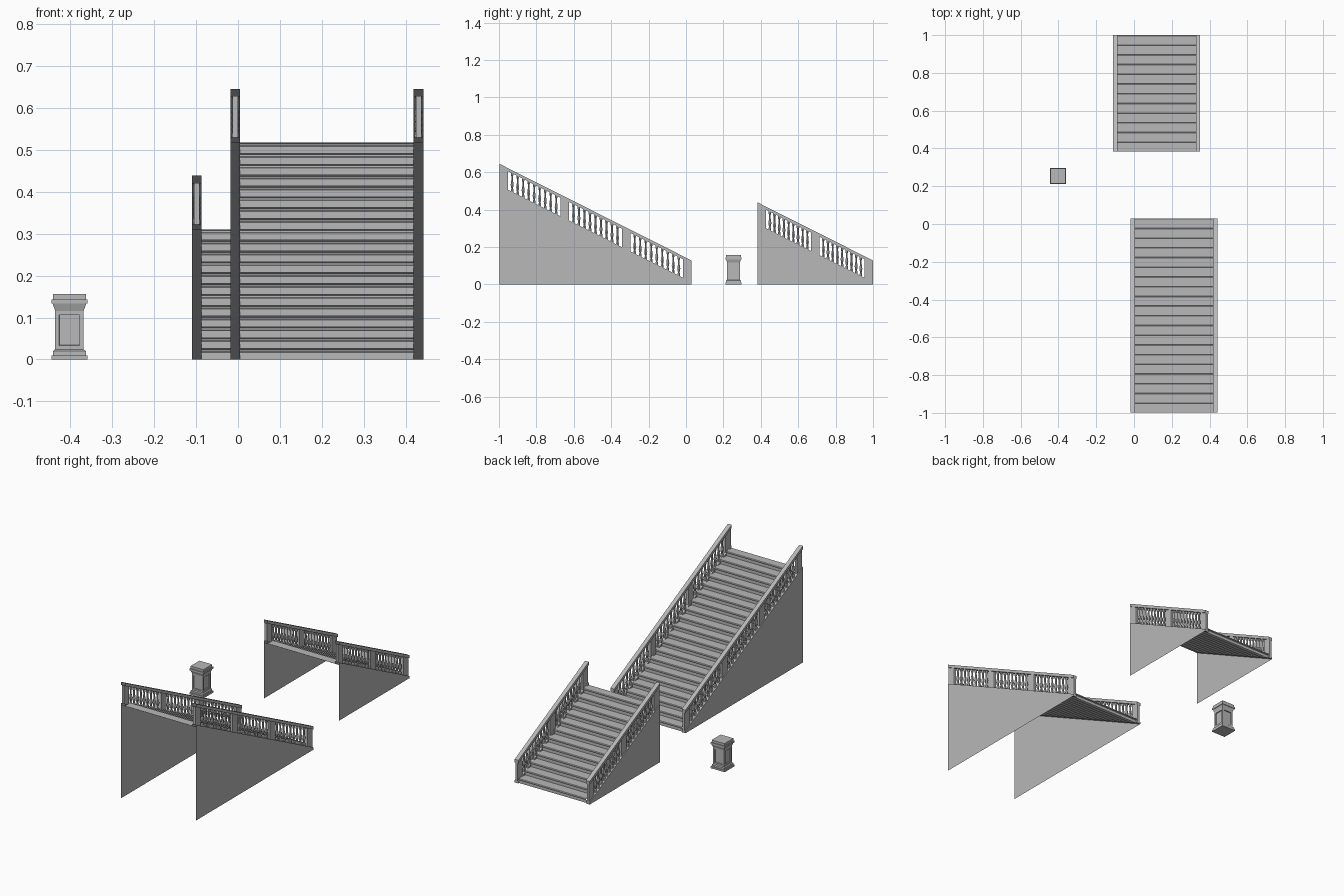
import bpy, bmesh, math

cube = bpy.data.objects.get("Cube")
if cube:
    bpy.data.objects.remove(cube, do_unlink=True)

stone = bpy.data.materials.new("grey stone")
stone.use_nodes = True
GREY = (0.48, 0.48, 0.48, 1)
stone.diffuse_color = GREY
stone.node_tree.nodes["Principled BSDF"].inputs["Base Color"].default_value = GREY

STEP_D, STEP_H = 0.0514, 0.02585
SLOPE = STEP_H / STEP_D
RAIL_W, POST_W, RAIL_H = 0.023, 0.013, 0.128
LOW_T, TOP_T = 0.012, 0.017


def finish(name, bm, fix=True):
    if fix:
        bmesh.ops.recalc_face_normals(bm, faces=bm.faces)
    mesh = bpy.data.meshes.new(name)
    bm.to_mesh(mesh)
    bm.free()
    mesh.materials.append(stone)
    obj = bpy.data.objects.new(name, mesh)
    bpy.context.collection.objects.link(obj)
    return obj


def loft(bm, rings, closed=True, caps=(True, True)):
    """Bridge rings of points with quads, with optional end caps."""
    rings = [[bm.verts.new(p) for p in r] for r in rings]
    n = len(rings[0])
    for a, b in zip(rings, rings[1:]):
        for i in range(n if closed else n - 1):
            j = (i + 1) % n
            bm.faces.new((a[i], a[j], b[j], b[i]))
    if closed and caps[0]:
        bm.faces.new(rings[0][::-1])
    if closed and caps[1]:
        bm.faces.new(rings[-1])


def sloped_bar(bm, x, w, y0, y1, line, lo, hi, caps=(True, True)):
    """Bar following the stair slope, lo to hi above the slope line."""
    loft(bm, [[(x + sx * w / 2, y, line(y) + h)
               for sx, h in ((-1, lo), (1, lo), (1, hi), (-1, hi))]
              for y in (y0, y1)], caps=caps)


def baluster(bm, x, y, z0, z1):
    """Turned baluster with six sides."""
    profile = ((0, .008), (.16, .008), (.2, .005), (.4, .0095),
               (.6, .0055), (.82, .005), (.86, .008), (1, .008))
    loft(bm, [[(x + r * math.cos(k * math.pi / 3), y + r * math.sin(k * math.pi / 3),
                z0 + t * (z1 - z0)) for k in range(6)] for t, r in profile])


def staircase(name, x0, x1, y_low, steps, bays, count):
    y_high = y_low - steps * STEP_D
    top = steps * STEP_H

    def line(y):
        return (y_low - y) * SLOPE

    # Treads and risers, an open sheet with rounded nosings
    path = []
    for i in range(steps):
        y, z = y_low - i * STEP_D, (i + 1) * STEP_H
        path += [(y - .007, z - STEP_H), (y - .007, z - .009), (y, z - .007),
                 (y, z - .003), (y - .004, z)]
    path.append((y_high, top))
    bm = bmesh.new()
    inner = (x1 - RAIL_W, x0 + RAIL_W)
    loft(bm, [[(x, y, z) for y, z in path] for x in inner], closed=False)
    finish(name + "_steps", bm, fix=False)

    for side, sx, edge in (("right", 1, x0), ("left", -1, x1)):
        x = edge + sx * RAIL_W / 2
        label = f"{name}_{side}_"

        # Thin triangular side wall
        bm = bmesh.new()
        tri = [bm.verts.new((edge, y, z))
               for y, z in ((y_high, 0), (y_low, 0), (y_high, top))]
        bm.faces.new(tri if sx < 0 else tri[::-1])
        finish(label + "wall", bm, fix=False)

        # Lower and upper rails, open at the high end
        for part, lo, hi in (("lower_rail", 0, LOW_T),
                             ("handrail", RAIL_H - TOP_T, RAIL_H)):
            bm = bmesh.new()
            sloped_bar(bm, x, RAIL_W, y_high, y_low, line, lo, hi, (False, True))
            finish(label + part, bm)

        # Posts between the bays
        posts, rods = bmesh.new(), bmesh.new()
        end = .045
        pitch = (y_low - y_high - end) / bays
        for b in range(bays + 1):
            ya = y_high + b * pitch
            sloped_bar(posts, x, POST_W, ya, ya + end, line, LOW_T, RAIL_H - TOP_T)
            # Balusters filling each bay
            if b < bays:
                gap = (pitch - end) / (count + .6)
                for k in range(count):
                    y = ya + end + gap * (k + .8)
                    baluster(rods, x, y, line(y) + LOW_T - .005,
                             line(y) + RAIL_H - TOP_T + .005)
        finish(label + "posts", posts)
        finish(label + "balusters", rods)


staircase("long_stair", -.018, .442, .03, 20, 3, 9)
staircase("short_stair", -.11, .35, 1.0, 12, 2, 9)

# Square pedestal with plinth, flared neck and cap
CX, CY = -.402, .254
sections = ((0, .043), (.01, .043), (.01, .039), (.02, .039), (.024, .034),
            (.116, .034), (.133, .04), (.133, .043), (.143, .043),
            (.143, .039), (.156, .039))
bm = bmesh.new()
loft(bm, [[(CX + sx * h, CY + sy * h, z)
           for sx, sy in ((-1, -1), (1, -1), (1, 1), (-1, 1))] for z, h in sections])
bmesh.ops.recalc_face_normals(bm, faces=bm.faces)

# Recessed panel on each side of the shaft
shaft = [f for f in bm.faces if abs(f.normal.z) < .01 and f.calc_area() > .004]
bmesh.ops.inset_individual(bm, faces=shaft, thickness=.0135, depth=0)
bmesh.ops.inset_individual(bm, faces=shaft, thickness=.001, depth=-.005)
finish("pedestal", bm)
